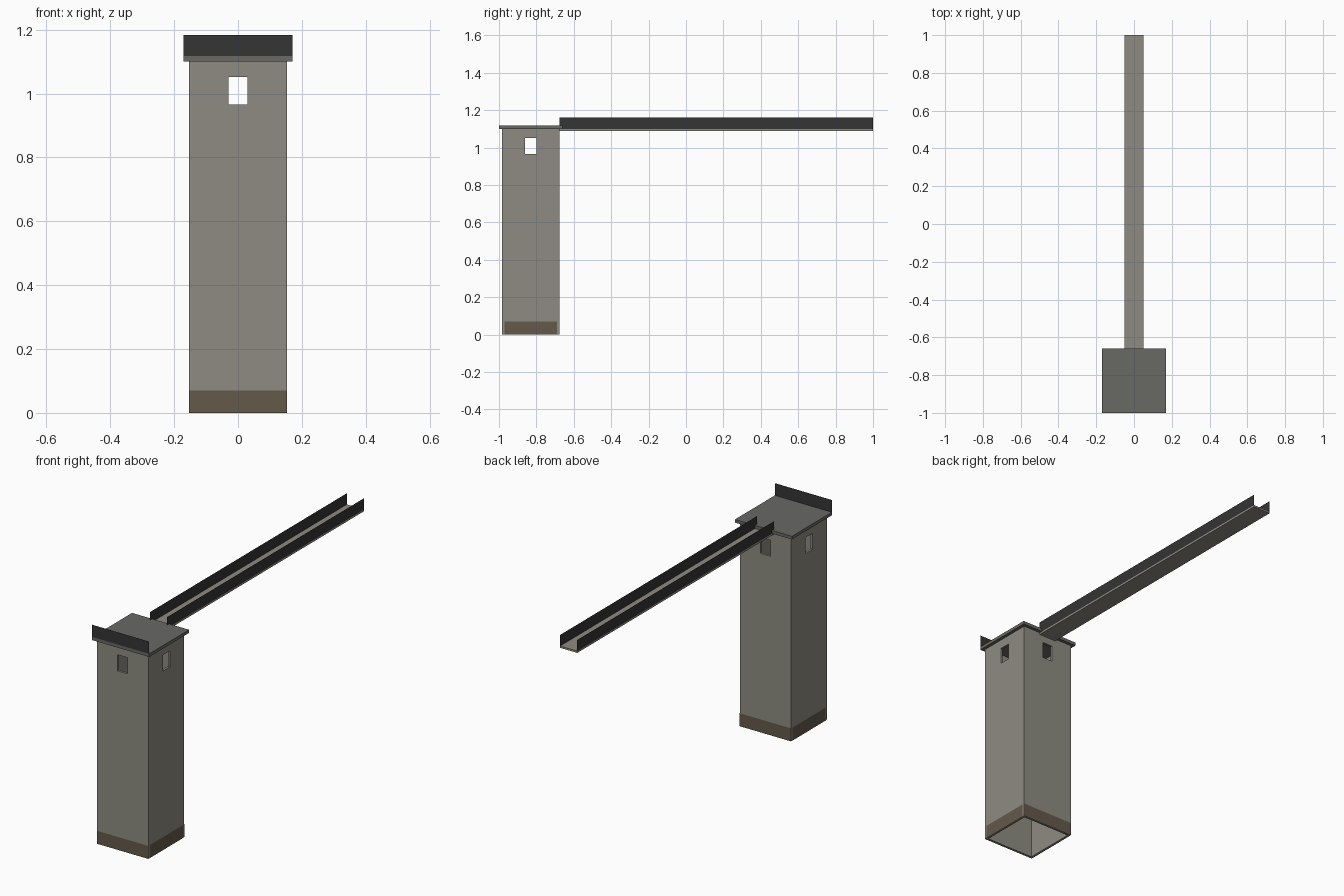
import bpy, bmesh
from mathutils import Matrix, Vector

if "Cube" in bpy.data.objects:
    bpy.data.objects.remove(bpy.data.objects["Cube"])

CY = -0.83          # tower centre in y
H = 0.153           # tower half width


def material(name, color):
    m = bpy.data.materials.new(name)
    m.diffuse_color = color
    m.use_nodes = True
    m.node_tree.nodes["Principled BSDF"].inputs["Base Color"].default_value = m.diffuse_color
    return m


stone = material("stone", (0.27, 0.26, 0.22, 1))
slab_grey = material("slab_grey", (0.14, 0.14, 0.13, 1))
dark = material("dark_metal", (0.035, 0.035, 0.035, 1))
brown = material("brown", (0.13, 0.10, 0.07, 1))


def finish(name, bm, mat):
    mesh = bpy.data.meshes.new(name)
    bm.to_mesh(mesh)
    bm.free()
    mesh.materials.append(mat)
    ob = bpy.data.objects.new(name, mesh)
    bpy.context.collection.objects.link(ob)
    return ob


def box(name, lo, hi, mat):
    lo, hi = Vector(lo), Vector(hi)
    bm = bmesh.new()
    bmesh.ops.create_cube(bm, size=1)
    bmesh.ops.scale(bm, vec=hi - lo, verts=bm.verts)
    bmesh.ops.translate(bm, vec=(lo + hi) / 2, verts=bm.verts)
    return finish(name, bm, mat)


def sheet(name, points, mat):
    bm = bmesh.new()
    bm.faces.new([bm.verts.new(p) for p in points])
    return finish(name, bm, mat)


# Hollow tower: a ring of panels with one window opening per side
bm = bmesh.new()
rows = [0, 0.965, 1.052, 1.1]
columns = []
for k in range(4):
    turn = Matrix.Rotation(k * 1.5707963, 3, 'Z')
    for x in (-H, -0.03, 0.03):
        columns.append([bm.verts.new(turn @ Vector((x, -H, z)) + Vector((0, CY, 0)))
                        for z in rows])
for i in range(12):
    a, b = columns[i], columns[(i + 1) % 12]
    for j in range(3):
        if not (j == 1 and i % 3 == 1):
            bm.faces.new((a[j], b[j], b[j + 1], a[j + 1]))
tower = finish("tower_walls", bm, stone)
solid = tower.modifiers.new("thickness", 'SOLIDIFY')
solid.thickness = 0.012
solid.offset = -1
solid.use_even_offset = True

# Brown skirting band, one thin panel per side
e = H + 0.001
for k, (name, half) in enumerate((("front", H), ("right", H - 0.012),
                                  ("back", H), ("left", H - 0.012))):
    turn = Matrix.Rotation(k * 1.5707963, 3, 'Z')
    pts = [turn @ Vector(p) + Vector((0, CY, 0)) for p in
           ((-half, -e, 0), (half, -e, 0), (half, -e, 0.07), (-half, -e, 0.07))]
    sheet("skirting_" + name, pts, brown)

# Roof slab and front parapet
box("roof_slab", (-0.17, -1, 1.1), (0.17, -0.66, 1.117), slab_grey)
sheet("parapet", [(-0.17, -1, 1.117), (0.17, -1, 1.117),
                  (0.17, -1, 1.183), (-0.17, -1, 1.183)], dark)

# Walkway deck with a thin rail on each edge
box("walkway_deck", (-0.051, -0.677, 1.09), (0.051, 1, 1.1), stone)
for name, x in (("left", -0.051), ("right", 0.051)):
    pts = [(x, -0.677, 1.1), (x, 1, 1.1), (x, 1, 1.16), (x, -0.677, 1.16)]
    sheet("walkway_rail_" + name, pts if x > 0 else pts[::-1], dark)
